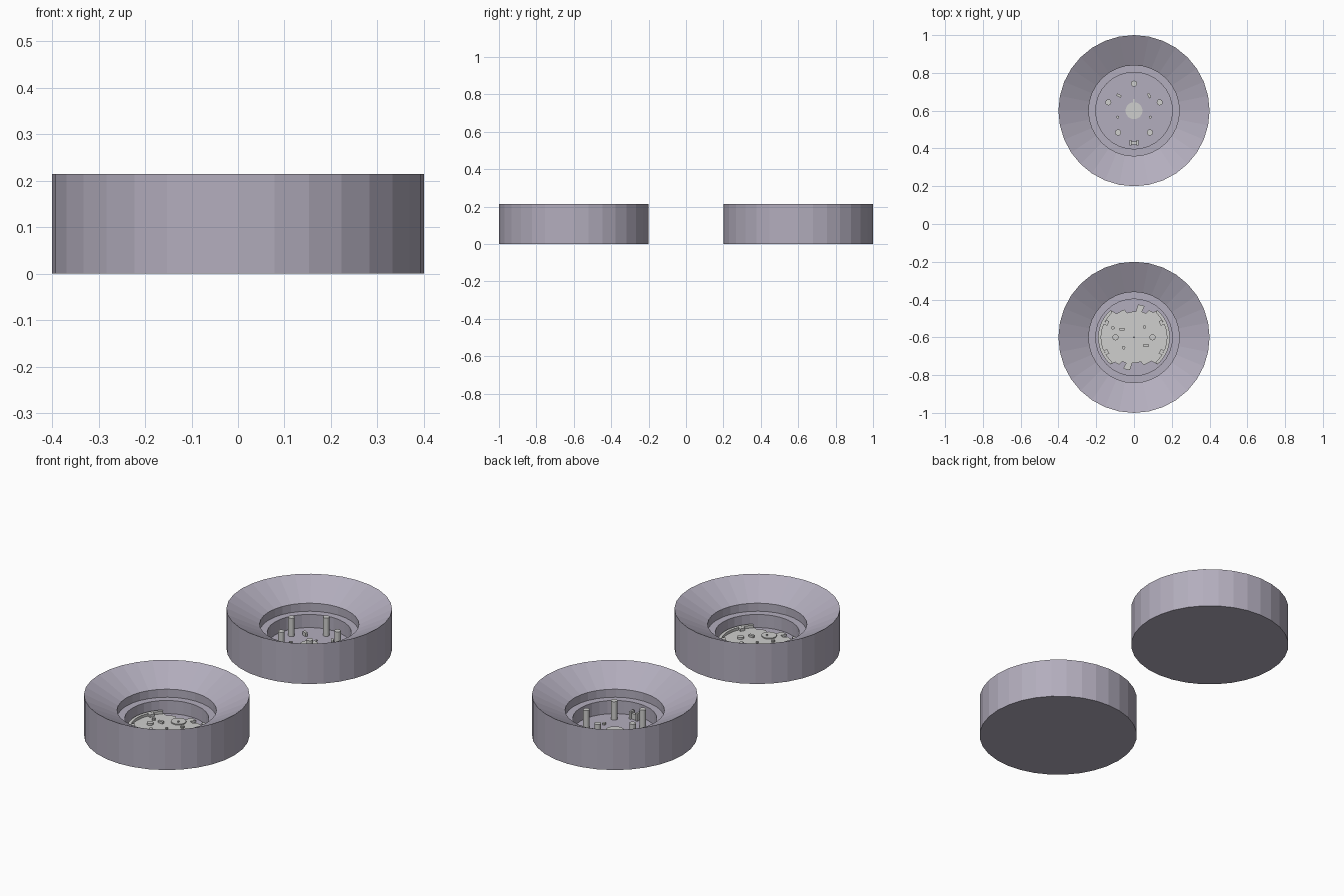
import bpy, bmesh
from math import sin, cos, pi, radians, hypot, atan2

cube = bpy.data.objects.get("Cube")
if cube:
    bpy.data.objects.remove(cube, do_unlink=True)


def material(name, rgb):
    m = bpy.data.materials.new(name)
    m.use_nodes = True
    color = (*rgb, 1)
    m.diffuse_color = color
    m.node_tree.nodes["Principled BSDF"].inputs["Base Color"].default_value = color
    return m


SHELL = material("lavender grey", (0.45, 0.42, 0.51))
METAL = material("light grey", (0.62, 0.62, 0.61))
FLOOR = 0.02
PLATE = 0.032
BACK, FRONT = 0.6, -0.6


def finish(name, bm, mat):
    bmesh.ops.recalc_face_normals(bm, faces=bm.faces)
    mesh = bpy.data.meshes.new(name)
    bm.to_mesh(mesh)
    bm.free()
    mesh.materials.append(mat)
    obj = bpy.data.objects.new(name, mesh)
    bpy.context.collection.objects.link(obj)
    return obj


def lathe(name, profile, y, sides=32):
    """Revolve a radius/height profile whose ends lie on the axis."""
    bm = bmesh.new()
    verts = [bm.verts.new((r, 0, z)) for r, z in profile]
    edges = [bm.edges.new(pair) for pair in zip(verts, verts[1:])]
    bmesh.ops.spin(bm, geom=verts + edges, cent=(0, 0, 0), axis=(0, 0, 1),
                   angle=2 * pi, steps=sides, use_duplicate=False)
    bmesh.ops.remove_doubles(bm, verts=bm.verts, dist=1e-5)
    finish(name, bm, SHELL).location.y = y


def prism(name, outline, y, low, high):
    """Extrude a flat outline between two heights."""
    bm = bmesh.new()
    face = bm.faces.new([bm.verts.new((px, py, low)) for px, py in outline])
    out = bmesh.ops.extrude_face_region(bm, geom=[face])
    for v in out["geom"]:
        if isinstance(v, bmesh.types.BMVert):
            v.co.z = high
    finish(name, bm, METAL).location.y = y


def arc(radius, start, end, steps=10, cx=0, cy=0):
    angles = [radians(start + (end - start) * i / steps) for i in range(steps + 1)]
    return [(cx + radius * cos(a), cy + radius * sin(a)) for a in angles]


def disc(name, cx, cy, r, y, low, high, sides=16):
    prism(name, arc(r, 0, 360, sides, cx, cy)[:-1], y, low, high)


def block(name, cx, cy, w, d, turn, y, low, high):
    c, s = cos(radians(turn)), sin(radians(turn))
    corners = [(-w / 2, -d / 2), (w / 2, -d / 2), (w / 2, d / 2), (-w / 2, d / 2)]
    prism(name, [(cx + u * c - v * s, cy + u * s + v * c) for u, v in corners],
          y, low, high)


# Two dished housings with a stepped well
bowl = [(0, 0), (0.4, 0), (0.4, 0.215), (0.24, 0.133), (0.24, 0.09),
        (0.203, 0.09), (0.203, FLOOR), (0, FLOOR)]
lathe("front_housing", bowl, FRONT)
lathe("back_housing", bowl, BACK)

# Back housing: ring of five pins around a hub
for i in range(5):
    a = radians(90 + 72 * i)
    disc(f"pin_{i + 1}", 0.143 * cos(a), 0.143 * sin(a), 0.016, BACK, FLOOR, 0.118)
disc("hub", 0, 0, 0.045, BACK, FLOOR, 0.026, 24)
block("hub_key", 0, 0.053, 0.008, 0.02, 0, BACK, FLOOR, 0.026)
for side, label in ((-1, "right"), (1, "left")):
    block(f"{label}_clip", side * 0.08, 0.08, 0.026, 0.013,
          -25 if side < 0 else -60, BACK, FLOOR, 0.04)
    disc(f"{label}_stud", side * 0.086, -0.034, 0.008, BACK, FLOOR, 0.03, 8)

# Small latch: two cheeks around a bar
for side, label in ((-1, "right"), (1, "left")):
    block(f"{label}_latch_cheek", side * 0.019, -0.17, 0.01, 0.03, 0, BACK, FLOOR, 0.06)
block("latch_bar", 0, -0.17, 0.028, 0.016, 0, BACK, FLOOR, 0.05)

# Front housing: mechanism plate with two wings and notched ends
outline = []
for turn in (0, 180):
    outline += arc(0.19, turn - 49, turn + 49, 14)
    outline += arc(0.165, turn + 53, turn + 61, 2)
    outline += arc(0.142, turn + 64, turn + 73, 2)
    outline += arc(0.175, turn + 71, turn + 83, 2)
    outline += arc(0.135, turn + 86, turn + 106, 3)
    outline += arc(0.155, turn + 109, turn + 126, 3)
prism("mechanism_plate", outline, FRONT, FLOOR, PLATE)

# Raised lips and lugs along the wings, round bosses on the plate
for turn, label in ((0, "left"), (180, "right")):
    sign = 1 if turn == 0 else -1
    prism(f"{label}_wing_lip", arc(0.19, turn - 49, turn + 49, 14)
          + arc(0.174, turn + 49, turn - 49, 14), FRONT, PLATE, 0.046)
    for lug in (-28, 28):
        a = radians(turn + lug)
        block(f"{label}_lug", 0.164 * cos(a), 0.164 * sin(a), 0.018, 0.026,
              turn + lug, FRONT, PLATE, 0.046)
    disc(f"{label}_boss", sign * 0.098, 0, 0.016, FRONT, PLATE, 0.042)
    disc("end_boss", 0, sign * 0.1, 0.037, FRONT, PLATE, 0.037, 20)
    disc("end_boss_pin", 0.005, sign * 0.09, 0.005, FRONT, 0.037, 0.043, 8)
    block("plate_stop", sign * 0.063, sign * -0.043, 0.026, 0.014, 0,
          FRONT, PLATE, 0.043)
    disc("plate_stud", sign * 0.055, sign * 0.055, 0.009, FRONT, PLATE, 0.043, 10)
disc("outer_stud", -0.112, 0.05, 0.009, FRONT, PLATE, 0.043, 10)
disc("centre_pin", 0, 0, 0.005, FRONT, PLATE, 0.04, 8)
